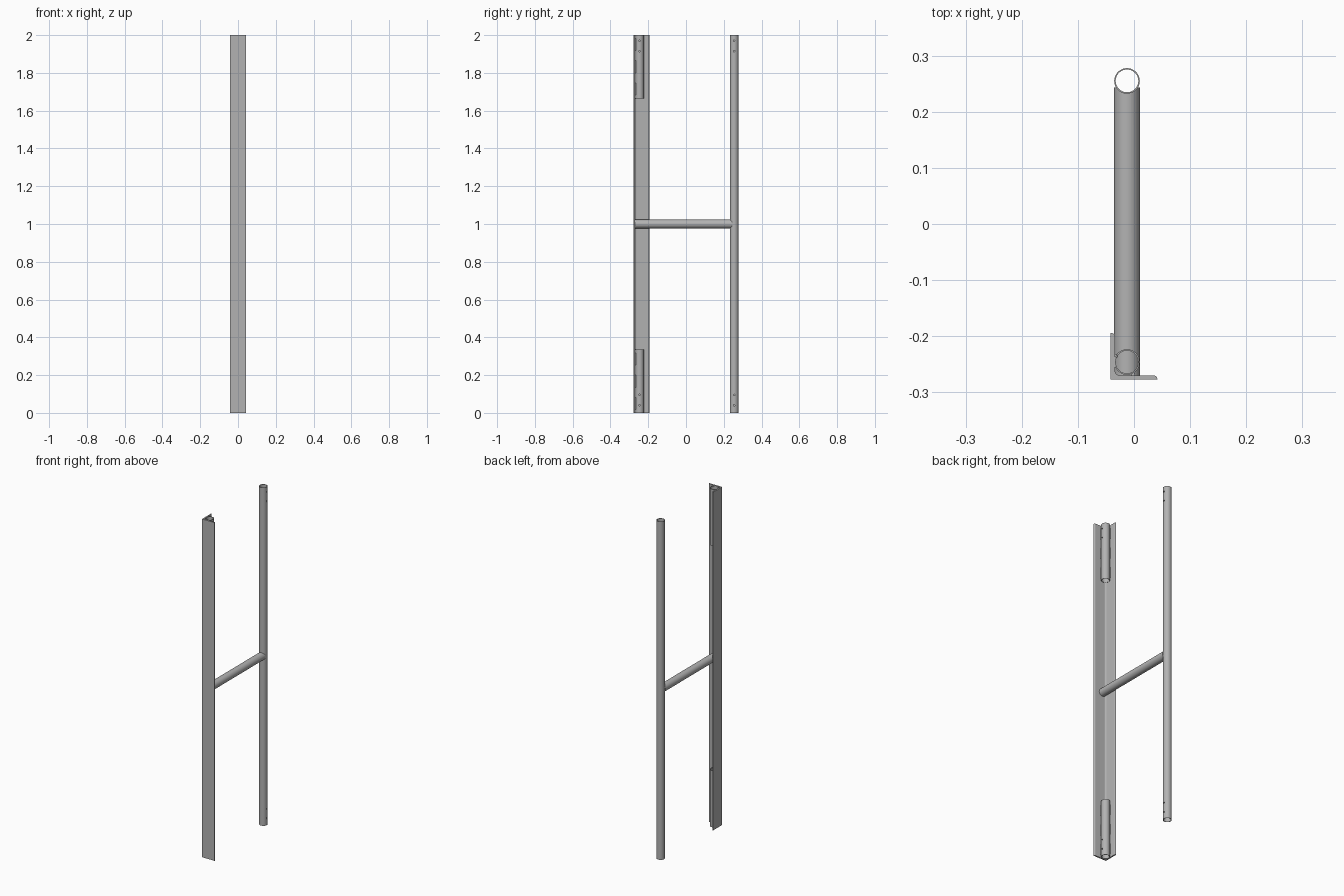
import bpy, bmesh, math
from mathutils import Matrix, Vector

cube = bpy.data.objects.get("Cube")
if cube:
    bpy.data.objects.remove(cube, do_unlink=True)

R, WALL = 0.0228, 0.0026       # tube radius and wall
TUBE_X, BACK_Y, FRONT_Y = -0.0125, 0.255, -0.246
LEFT, FRONT, LEG, THICK = -0.0415, -0.2775, 0.083, 0.0075
SLEEVE = 0.335

steel = bpy.data.materials.new("steel grey")
steel.use_nodes = True
grey = (0.45, 0.45, 0.45, 1)
steel.diffuse_color = grey
steel.node_tree.nodes["Principled BSDF"].inputs["Base Color"].default_value = grey


def finish(name, bm):
    bmesh.ops.recalc_face_normals(bm, faces=bm.faces)
    mesh = bpy.data.meshes.new(name)
    bm.to_mesh(mesh)
    bm.free()
    ob = bpy.data.objects.new(name, mesh)
    bpy.context.collection.objects.link(ob)
    mesh.materials.append(steel)
    return ob


def smooth(ob):
    bpy.ops.object.select_all(action='DESELECT')
    ob.select_set(True)
    bpy.context.view_layer.objects.active = ob
    bpy.ops.object.shade_smooth_by_angle(angle=math.radians(35))


def pipe(name, start, end, hollow=True, radius=R, sides=40):
    """Round tube, or a solid rod, between two points."""
    start, end = Vector(start), Vector(end)
    axis = end - start
    place = Matrix.Translation(start) @ axis.to_track_quat('Z', 'Y').to_matrix().to_4x4()
    bm = bmesh.new()

    def ring(r, z):
        turn = math.tau / sides
        return [bm.verts.new(place @ Vector((r * math.cos(i * turn), r * math.sin(i * turn), z)))
                for i in range(sides)]

    rings = [ring(radius, 0), ring(radius, axis.length)]
    if hollow:
        rings += [ring(radius - WALL, axis.length), ring(radius - WALL, 0)]
        pairs = zip(rings, rings[1:] + rings[:1])
    else:
        pairs = [(rings[0], rings[1])]
        bm.faces.new(rings[0])
        bm.faces.new(rings[1])
    for a, b in pairs:
        for i in range(sides):
            j = (i + 1) % sides
            bm.faces.new((a[i], a[j], b[j], b[i]))
    return finish(name, bm)


def cut(ob, cutter):
    cutter.hide_render = True
    cutter.hide_set(True)
    mod = ob.modifiers.new("cut", 'BOOLEAN')
    mod.operation = 'DIFFERENCE'
    mod.solver = 'EXACT'
    mod.object = cutter
    bpy.context.view_layer.objects.active = ob
    bpy.ops.object.modifier_apply(modifier=mod.name)
    bpy.data.objects.remove(cutter, do_unlink=True)


def pin_holes(ob, y, heights):
    for z in heights:
        cut(ob, pipe("hole_cutter", (TUBE_X + R / 2, y, z), (TUBE_X + R * 2, y, z),
                     False, 0.004, 16))


# Angle bar with rounded toes and root
def arc(cx, cy, r, a0, a1, steps=6):
    angles = [math.radians(a0 + (a1 - a0) * i / steps) for i in range(steps + 1)]
    return [(cx + r * math.cos(a), cy + r * math.sin(a)) for a in angles]


toe, root = 0.006, 0.009
inner = THICK + root
profile = [(0, 0), (LEG, 0)]
profile += arc(LEG - toe, THICK - toe, toe, 0, 90)
profile += arc(inner, inner, root, 270, 180)
profile += arc(THICK - toe, LEG - toe, toe, 0, 90)
profile += [(0, LEG)]
bm = bmesh.new()
base = bm.faces.new([bm.verts.new((LEFT + x, FRONT + y, 0)) for x, y in profile])
top = bmesh.ops.extrude_face_region(bm, geom=[base])["geom"]
bmesh.ops.translate(bm, vec=(0, 0, 2), verts=[v for v in top if isinstance(v, bmesh.types.BMVert)])
smooth(finish("angle_bar", bm))

# Long back tube with pin holes at both ends
low, high = (0.04, 0.095), (1.915, 1.97)
back = pipe("back_tube", (TUBE_X, BACK_Y, 0), (TUBE_X, BACK_Y, 2))
pin_holes(back, BACK_Y, low + high)
smooth(back)

# Cross tube, saddled around the back tube
cross = pipe("cross_tube", (TUBE_X, FRONT + THICK, 1), (TUBE_X, 0.243, 1))
cut(cross, pipe("saddle_cutter", (TUBE_X, BACK_Y, 0.9), (TUBE_X, BACK_Y, 1.1), False))
smooth(cross)

# Short sleeves welded into the angle at each end
for label, z0, holes in (("lower", 0, low), ("upper", 2 - SLEEVE, high)):
    sleeve = pipe(label + "_sleeve", (TUBE_X, FRONT_Y, z0), (TUBE_X, FRONT_Y, z0 + SLEEVE))
    pin_holes(sleeve, FRONT_Y, holes)
    smooth(sleeve)
    for n, part in enumerate((0.15, 0.5, 0.85)):
        mid = z0 + SLEEVE * part
        for side, x, y in (("front", TUBE_X + 0.011, FRONT + THICK + 0.002),
                           ("side", LEFT + THICK + 0.002, FRONT_Y + 0.011)):
            smooth(pipe(f"{label}_{side}_weld_{n + 1}", (x, y, mid - 0.032), (x, y, mid + 0.032),
                        False, 0.0035, 10))
